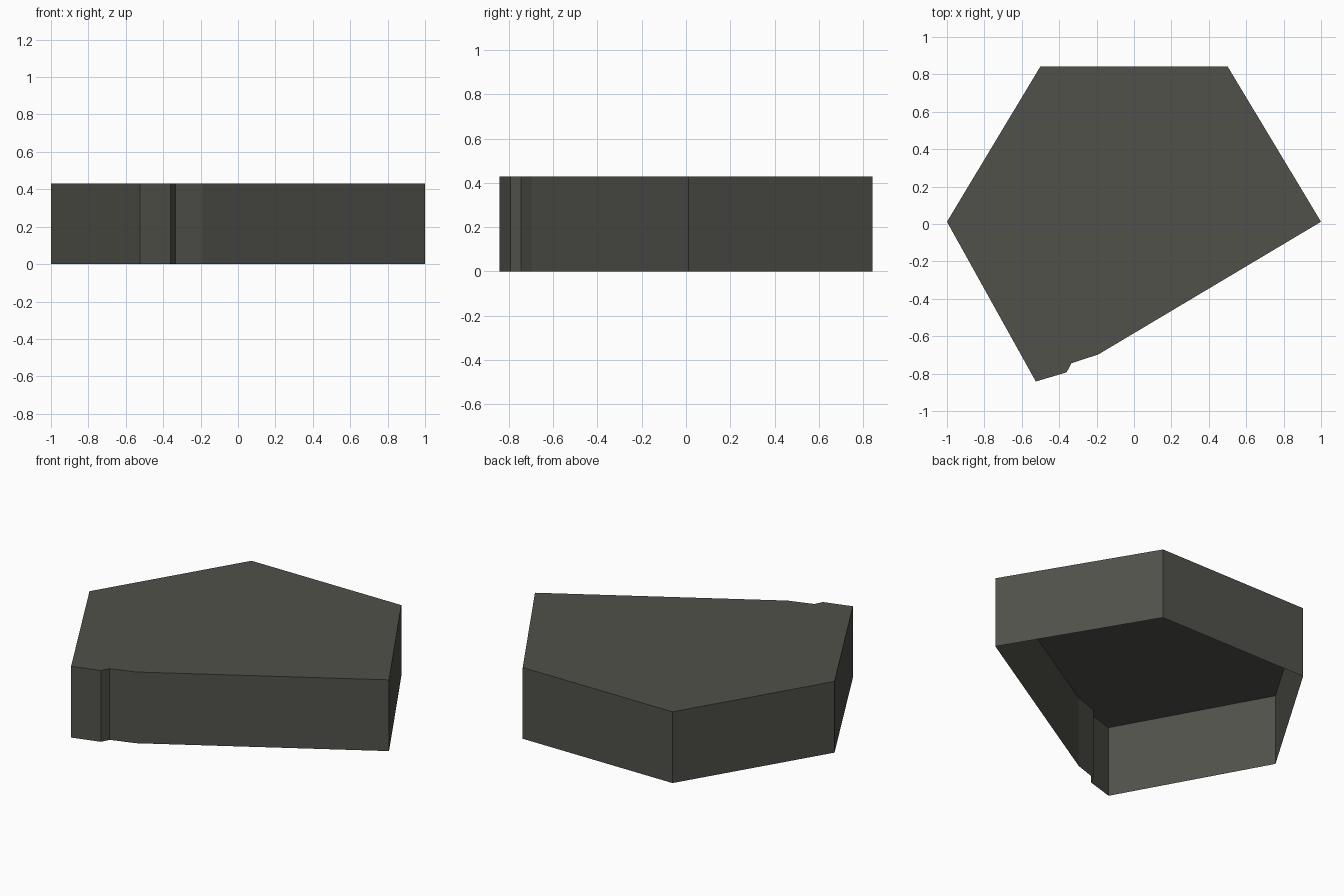
import bpy, bmesh

if "Cube" in bpy.data.objects:
    bpy.data.objects.remove(bpy.data.objects["Cube"])

HEIGHT = 0.43

# Outline of the slab seen from above, counter-clockwise from the left tip
OUTLINE = [(-1.0, 0.012), (-0.525, -0.842), (-0.36, -0.793), (-0.335, -0.745),
           (-0.19, -0.697), (1.0, 0.012), (0.5, 0.843), (-0.5, 0.843)]

stone = bpy.data.materials.new("dark_grey_stone")
stone.diffuse_color = (0.082, 0.082, 0.07, 1.0)
stone.use_nodes = True
stone.node_tree.nodes["Principled BSDF"].inputs["Base Color"].default_value = stone.diffuse_color

# Paving slab: flat top with straight side walls, open underneath
bm = bmesh.new()
top = [bm.verts.new((x, y, HEIGHT)) for x, y in OUTLINE]
low = [bm.verts.new((x, y, 0.0)) for x, y in OUTLINE]
bm.faces.new(top)
for i in range(len(top)):
    j = (i + 1) % len(top)
    bm.faces.new((low[i], low[j], top[j], top[i]))

mesh = bpy.data.meshes.new("broken_slab")
bm.to_mesh(mesh)
bm.free()
mesh.materials.append(stone)
slab = bpy.data.objects.new("broken_slab", mesh)
bpy.context.collection.objects.link(slab)
